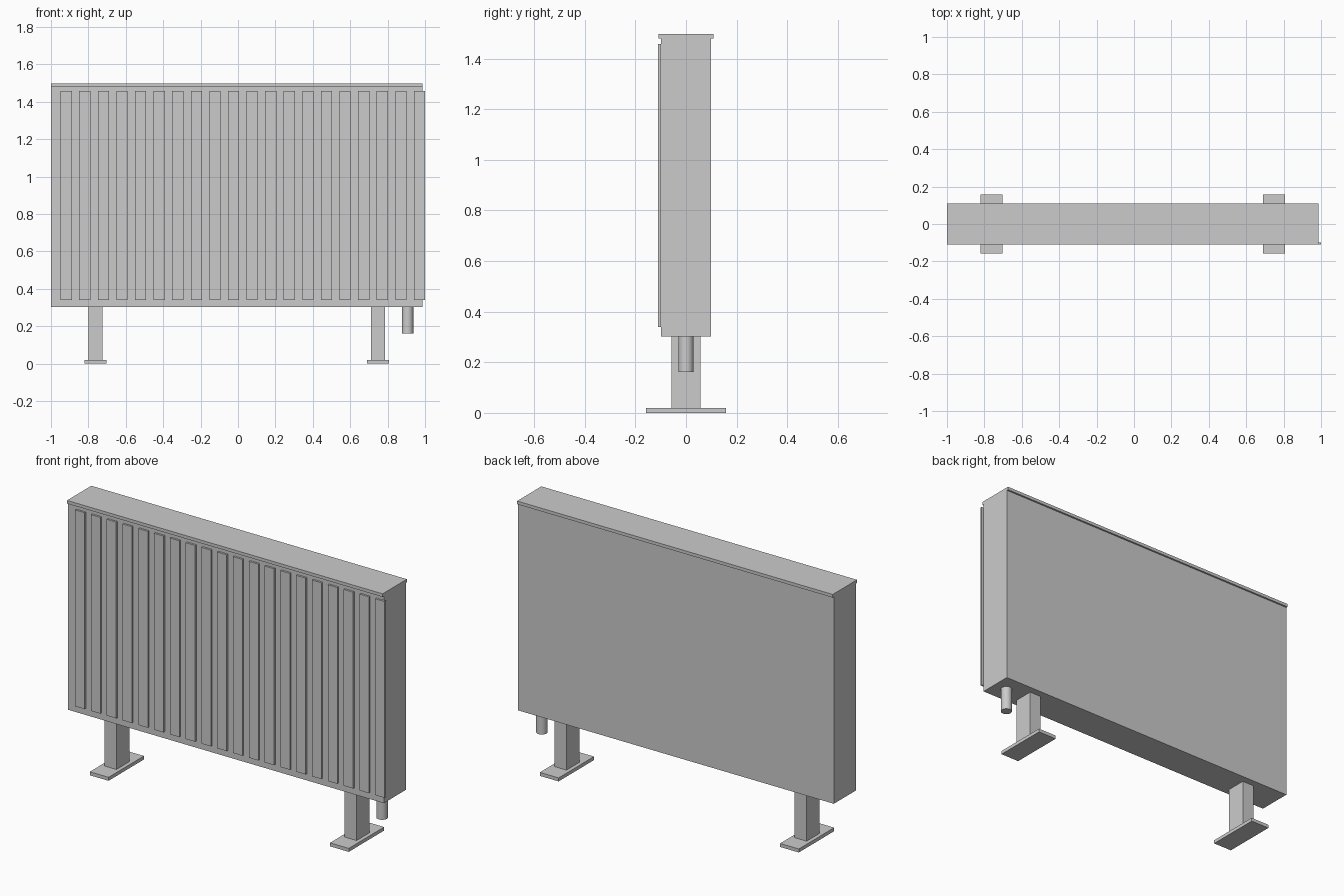
import bpy

if "Cube" in bpy.data.objects:
    bpy.data.objects.remove(bpy.data.objects["Cube"])


def box(name, x, y, z):
    """Box from (min, max) pairs on each axis."""
    lo, hi = zip(x, y, z)
    bpy.ops.mesh.primitive_cube_add(size=1, location=[(a + b) / 2 for a, b in zip(lo, hi)])
    ob = bpy.context.object
    ob.name = name
    ob.scale = [b - a for a, b in zip(lo, hi)]
    bpy.ops.object.transform_apply(location=False, rotation=False, scale=True)
    return ob


LEFT, RIGHT = -1.0, 0.987
MID = (LEFT + RIGHT) / 2

# Main casing and the overhanging top cover
box("radiator_body", (LEFT, RIGHT), (-0.099, 0.099), (0.302, 1.479))
box("top_cover", (LEFT, RIGHT), (-0.109, 0.109), (1.479, 1.497))

# Row of raised front ribs, the last one overhanging the right edge
RIBS, RIB_W, PITCH = 20, 0.0596, 0.0994
for i in range(RIBS):
    x1 = 1.0 - (RIBS - 1 - i) * PITCH
    box(f"front_rib_{i + 1}", (x1 - RIB_W, x1), (-0.11, -0.099), (0.34, 1.457))

# Two legs with foot plates
for side, s in (("left", -1), ("right", 1)):
    cx = MID + s * 0.756
    box(f"{side}_leg", (cx - 0.0375, cx + 0.0375), (-0.058, 0.058), (0.02, 0.302))
    box(f"{side}_foot_plate", (cx - 0.059, cx + 0.059), (-0.159, 0.159), (0, 0.02))

# Supply pipe under the right end
bpy.ops.mesh.primitive_cylinder_add(vertices=32, radius=0.03, depth=0.14, location=(0.907, 0, 0.232))
bpy.context.object.name = "supply_pipe"
bpy.ops.object.shade_smooth_by_angle()
